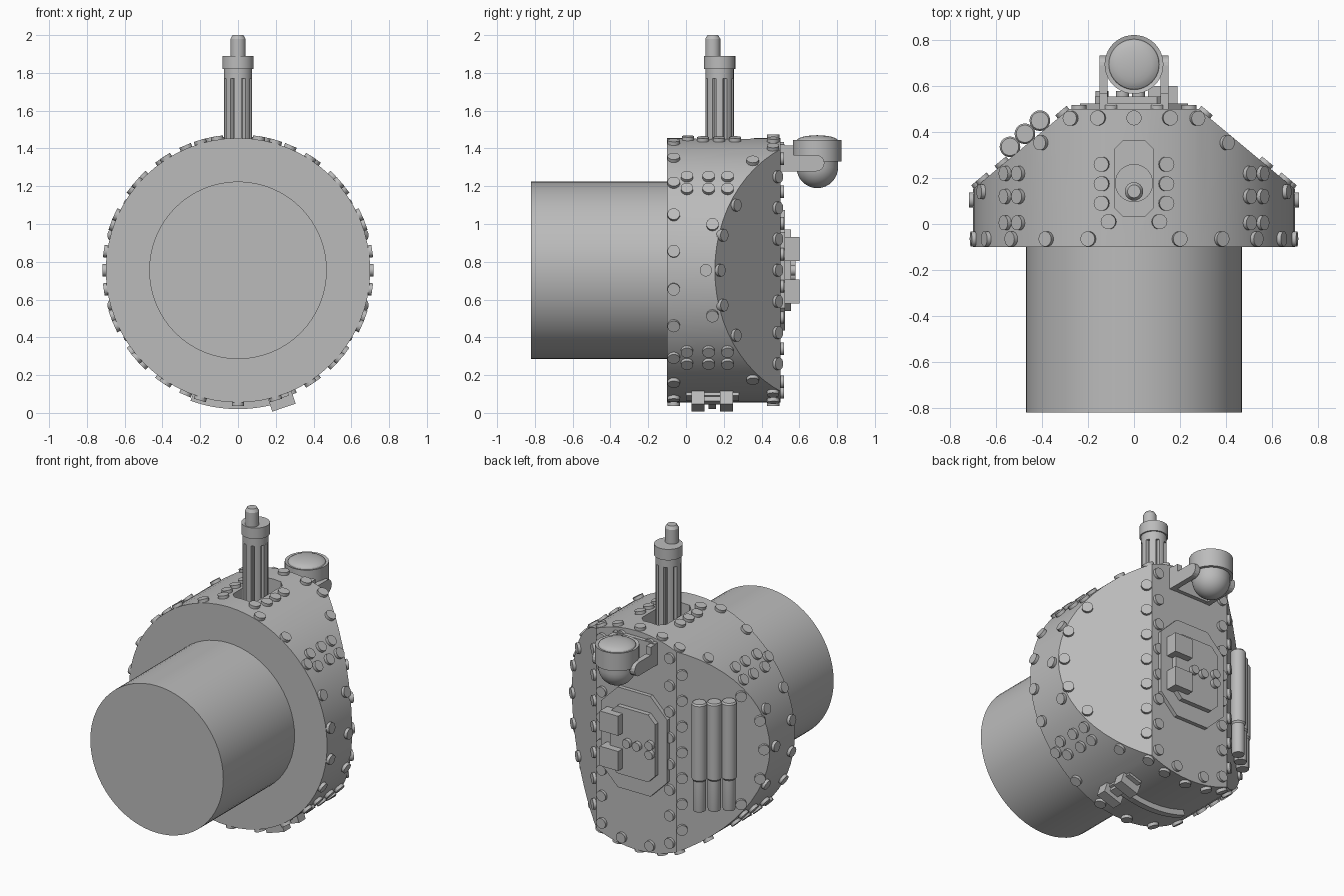
import bpy, bmesh, math
from math import sin, cos, pi, radians
from mathutils import Vector, Matrix

if "Cube" in bpy.data.objects:
    bpy.data.objects.remove(bpy.data.objects["Cube"])

CZ, R = 0.755, 0.70                      # hull axis height and radius
SIDE = Vector((0.35, 0.42, 0)).normalized()   # normal of the slanted rear cheeks

grey = bpy.data.materials.new("plain_grey")
grey.use_nodes = True
grey.diffuse_color = (0.5, 0.5, 0.5, 1)
grey.node_tree.nodes["Principled BSDF"].inputs["Base Color"].default_value = (0.5, 0.5, 0.5, 1)


def finish(name, bm):
    bmesh.ops.recalc_face_normals(bm, faces=bm.faces)
    mesh = bpy.data.meshes.new(name)
    bm.to_mesh(mesh)
    bm.free()
    mesh.materials.append(grey)
    ob = bpy.data.objects.new(name, mesh)
    bpy.context.collection.objects.link(ob)
    return ob


def smooth(ob):
    bpy.ops.object.select_all(action='DESELECT')
    ob.select_set(True)
    bpy.context.view_layer.objects.active = ob
    bpy.ops.object.shade_smooth_by_angle(angle=radians(30))


def add_cyl(bm, start, end, r, seg=32):
    """Solid cylinder between two points."""
    a, b = Vector(start), Vector(end)
    turn = (b - a).to_track_quat('Z', 'Y').to_matrix().to_4x4()
    bmesh.ops.create_cone(bm, cap_ends=True, segments=seg, radius1=r, radius2=r,
                          depth=(b - a).length, matrix=Matrix.Translation((a + b) / 2) @ turn)


def add_box(bm, lo, hi, turn=Matrix()):
    lo, hi = Vector(lo), Vector(hi)
    size = Matrix.Diagonal((*(hi - lo), 1))
    bmesh.ops.create_cube(bm, size=1, matrix=turn @ Matrix.Translation((lo + hi) / 2) @ size)


def add_prism(bm, points, shift):
    """Extrude a flat outline along a vector."""
    face = bm.faces.new([bm.verts.new(p) for p in points])
    out = bmesh.ops.extrude_face_region(bm, geom=[face])["geom"]
    bmesh.ops.translate(bm, vec=shift, verts=[v for v in out if isinstance(v, bmesh.types.BMVert)])
    if face.is_valid and len(face.edges[0].link_faces) < 2:
        bm.faces.new(face.verts)


def octagon(w, h, c):
    """Outline of a rectangle with clipped corners."""
    return [(w, h - c), (w - c, h), (c - w, h), (-w, h - c),
            (-w, c - h), (c - w, -h), (w - c, -h), (w, c - h)]


def lathe(name, profile, x, y, seg=32):
    """Spin an (r, z) profile about a vertical axis."""
    bm = bmesh.new()
    vs = [bm.verts.new((x + r, y, z)) for r, z in profile]
    es = [bm.edges.new(p) for p in zip(vs, vs[1:])]
    bmesh.ops.spin(bm, geom=vs + es, cent=(x, y, 0), axis=(0, 0, 1), angle=2 * pi, steps=seg)
    bmesh.ops.remove_doubles(bm, verts=bm.verts, dist=0.0005)
    ob = finish(name, bm)
    smooth(ob)
    return ob


# Hull drum with two slanted cheeks
bm = bmesh.new()
add_cyl(bm, (0, -0.1, CZ), (0, 0.5, CZ), R, 64)
for s in (1, -1):
    cut = bmesh.ops.bisect_plane(bm, geom=bm.verts[:] + bm.edges[:] + bm.faces[:], clear_outer=True,
                                 plane_co=(s * 0.283, 0.5, 0), plane_no=(s * SIDE.x, SIDE.y, 0))
    bmesh.ops.edgeloop_fill(bm, edges=[e for e in cut["geom_cut"] if isinstance(e, bmesh.types.BMEdge)])
hull = finish("hull", bm)

# Slot in the hull top for the mast
bm = bmesh.new()
add_prism(bm, [(x, y + 0.198, 1.3) for x, y in octagon(0.085, 0.163, 0.035)], (0, 0, 0.3))
cutter = finish("slot_cutter", bm)
cutter.hide_render = True
mod = hull.modifiers.new("slot", 'BOOLEAN')
mod.operation, mod.solver, mod.object = 'DIFFERENCE', 'EXACT', cutter
bpy.context.view_layer.objects.active = hull
bpy.ops.object.modifier_apply(modifier="slot")
bpy.data.objects.remove(cutter)
smooth(hull)

# Front barrel
bm = bmesh.new()
add_cyl(bm, (0, -0.82, CZ), (0, -0.05, CZ), 0.47, 64)
smooth(finish("front_barrel", bm))

# Fluted mast with collar and tip
bm = bmesh.new()
ring = []
for i in range(64):
    a = 2 * pi * (i + 0.5) / 64
    r = 0.058 if i % 8 in (3, 4) else 0.075
    ring.append((r * cos(a), 0.178 + r * sin(a), 1.29))
add_prism(bm, ring, (0, 0, 0.48))
finish("mast_fluted_tube", bm)
lathe("mast_collar", [(0, 1.77), (0.075, 1.77), (0.075, 1.82), (0.083, 1.82),
                      (0.083, 1.89), (0, 1.89)], 0, 0.178)
lathe("mast_tip", [(0, 1.88), (0.04, 1.88), (0.04, 1.98), (0.028, 2.0), (0, 2.0)], 0, 0.142, 24)

# Rear lamp: drum, lens on top, bowl underneath
bowl = [(0.11 * sin(t * pi / 16), 1.3 - 0.11 * cos(t * pi / 16)) for t in range(9)]
lens = [(0.11 * cos(t * pi / 12), 1.44 + 0.03 * sin(t * pi / 12)) for t in range(7)]
lathe("lamp", bowl + [(0.11, 1.33), (0.128, 1.33), (0.128, 1.445)] + lens, 0, 0.695, 40)

# Lamp bracket
bm = bmesh.new()
add_box(bm, (-0.15, 0.48, 1.28), (0.15, 0.525, 1.42))
for s in (1, -1):
    arc = [(0.69 + 0.043 * cos(t), 1.322 + 0.043 * sin(t)) for t in
           (radians(-90 + 22.5 * k) for k in range(9))]
    side = [(0.49, 1.279)] + arc + [(0.57, 1.365), (0.57, 1.415), (0.49, 1.415)]
    add_prism(bm, [(s * 0.15, y, z) for y, z in side], (-s * 0.035, 0, 0))
finish("lamp_bracket", bm)

# Rear hatch
bm = bmesh.new()
add_prism(bm, [(x, 0.49, CZ + z) for x, z in octagon(0.235, 0.32, 0.12)], (0, 0.035, 0))
add_prism(bm, [(x - 0.01, 0.51, CZ + z) for x, z in octagon(0.16, 0.215, 0.05)], (0, 0.045, 0))
finish("hatch_plates", bm)
bm = bmesh.new()
for z in (0.58, 0.805):
    add_box(bm, (0.06, 0.51, z), (0.19, 0.6, z + 0.125))
finish("hatch_hinges", bm)
bm = bmesh.new()
for x, z in ((0.02, 0), (-0.05, 0), (-0.14, 0.03), (-0.14, -0.03)):
    add_cyl(bm, (x, 0.54, CZ + z), (x, 0.58, CZ + z), 0.028, 16)
smooth(finish("hatch_studs", bm))

# Three stepped pipes on the right cheek
for i, (x, y) in enumerate(((-0.41, 0.45), (-0.475, 0.393), (-0.54, 0.336))):
    lathe(f"pipe_{i + 1}", [(0, 0.4), (0.036, 0.4), (0.038, 0.41), (0.038, 0.595), (0.045, 0.605),
                            (0.045, 1.08), (0.038, 1.09), (0, 1.09)], x, y, 20)

# Curved rail and clamps under the hull
bm = bmesh.new()
angles = [radians(250 + 2.5 * k) for k in range(17)]
add_prism(bm, [(r * cos(a), 0.12, CZ + r * sin(a)) for r, seq in ((0.735, angles), (0.68, angles[::-1]))
               for a in seq], (0, 0.04, 0))
finish("under_rail", bm)
bm = bmesh.new()
tilt = Matrix.Translation((0, 0, CZ)) @ Matrix.Rotation(radians(-18.5), 4, 'Y')
for y in (0.03, 0.18):
    add_box(bm, (-0.065, y, -0.767), (0.065, y + 0.068, -0.66), tilt)
add_box(bm, (-0.045, 0, -0.715), (0.045, 0.28, -0.66), tilt)
add_box(bm, (-0.03, 0.05, -0.74), (0.03, 0.23, -0.66), tilt)
finish("under_clamps", bm)

# Rivets
bm = bmesh.new()


def rivet(p, n):
    p, n = Vector(p), Vector(n)
    add_cyl(bm, p - n * 0.02, p + n * 0.018, 0.033, 14)


def rim_rivet(deg, y):
    n = Vector((cos(radians(deg)), 0, sin(radians(deg))))
    rivet(Vector((0, y, CZ)) + n * R, n)


for k in range(22):                       # ring at the front rim
    if k != 5:
        rim_rivet((k + 0.5) * 360 / 22, -0.065)
for s in (1, -1):
    for v in (1, -1):
        def mirrored(deg, y):
            rim_rivet(v * (deg if s > 0 else 180 - deg), y)
        for y in (0.005, 0.12, 0.22):     # corner clusters
            mirrored(37.5, y)
            mirrored(44.5, y)
        for a in (20, 55, 67, 77.2):      # along the cheek edge
            mirrored(a, min(0.105 + 0.583 * (1 - cos(radians(a))), 0.462))
        for y, dz in ((0.19, 0.185), (0.26, 0.345), (0.48, 0.165), (0.48, 0.33), (0.48, 0.495)):
            rivet((s * (0.283 + (0.5 - y) * 1.2), y, CZ + v * dz), (s * SIDE.x, SIDE.y, 0))
        for dz in (0.085, 0.25, 0.415, 0.59):   # back panel columns
            rivet((s * 0.24, 0.5, CZ + v * dz), (0, 1, 0))
        rivet((s * 0.1, 0.5, CZ + v * 0.645), (0, 1, 0))
    for y in (0.175, 0.48):
        rivet((s * (0.283 + (0.5 - y) * 1.2), y, CZ), (s * SIDE.x, SIDE.y, 0))
    rim_rivet(90 - s * 90, 0.105)
    for y in (0.09, 0.175, 0.26):         # beside the mast slot
        rim_rivet(90 - s * 11.5, y)
    rim_rivet(90 - s * 9, 0.01)
    rim_rivet(s * 90, 0.462)
smooth(finish("rivets", bm))
